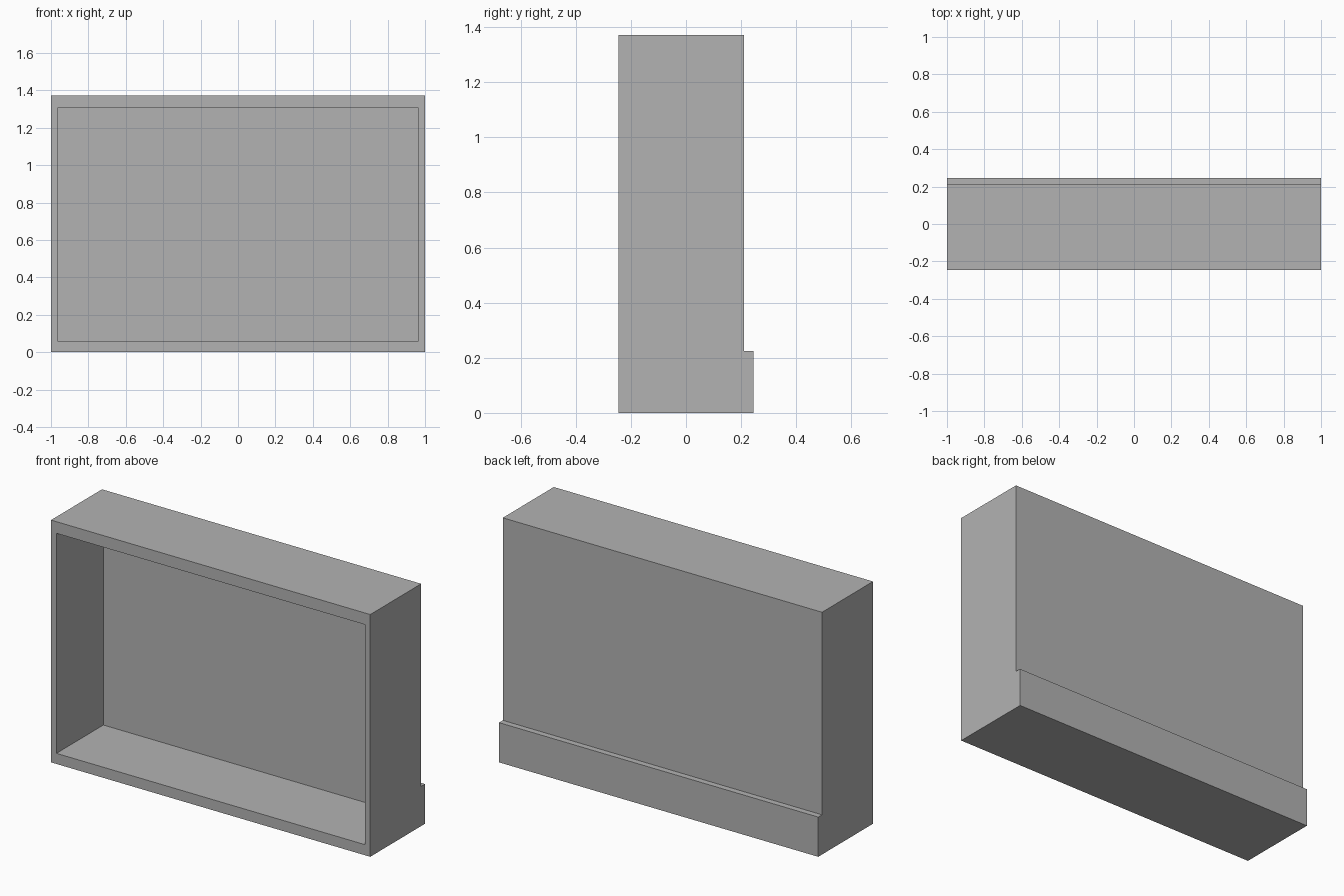
import bpy
import bmesh

cube = bpy.data.objects.get("Cube")
if cube:
    bpy.data.objects.remove(cube, do_unlink=True)

# Single plain grey material
grey = bpy.data.materials.new("plain_grey")
grey.use_nodes = True
colour = (0.45, 0.45, 0.45, 1)
grey.diffuse_color = colour
grey.node_tree.nodes["Principled BSDF"].inputs["Base Color"].default_value = colour

# Overall dimensions
HALF_W, HEIGHT = 1.0, 1.372
FRONT, BACK, LEDGE_BACK, LEDGE_TOP = -0.245, 0.211, 0.245, 0.225
OPEN_HALF_W, OPEN_BOTTOM, OPEN_TOP, OPEN_DEPTH = 0.966, 0.06, 1.306, 0.42

bm = bmesh.new()

# Side profile with the low rear ledge, extruded across the width
profile = [(FRONT, 0), (LEDGE_BACK, 0), (LEDGE_BACK, LEDGE_TOP),
           (BACK, LEDGE_TOP), (BACK, HEIGHT), (FRONT, HEIGHT)]
side = bm.faces.new([bm.verts.new((-HALF_W, y, z)) for y, z in profile])
swept = bmesh.ops.extrude_face_region(bm, geom=[side])["geom"]
bmesh.ops.translate(bm, vec=(2 * HALF_W, 0, 0),
                    verts=[v for v in swept if isinstance(v, bmesh.types.BMVert)])
bmesh.ops.recalc_face_normals(bm, faces=bm.faces)

# Front rim: inset the front face and fit it to the opening
front = min(bm.faces, key=lambda f: f.calc_center_median().y)
bmesh.ops.inset_region(bm, faces=[front], thickness=0.03)
for v in front.verts:
    v.co.x = OPEN_HALF_W if v.co.x > 0 else -OPEN_HALF_W
    v.co.z = OPEN_TOP if v.co.z > HEIGHT / 2 else OPEN_BOTTOM

# Open recess: push the inset face back
recess = bmesh.ops.extrude_discrete_faces(bm, faces=[front])["faces"][0]
bmesh.ops.translate(bm, vec=(0, OPEN_DEPTH, 0), verts=recess.verts)
bmesh.ops.recalc_face_normals(bm, faces=bm.faces)

mesh = bpy.data.meshes.new("open_box")
bm.to_mesh(mesh)
bm.free()
mesh.materials.append(grey)
box = bpy.data.objects.new("open_box", mesh)
bpy.context.collection.objects.link(box)
